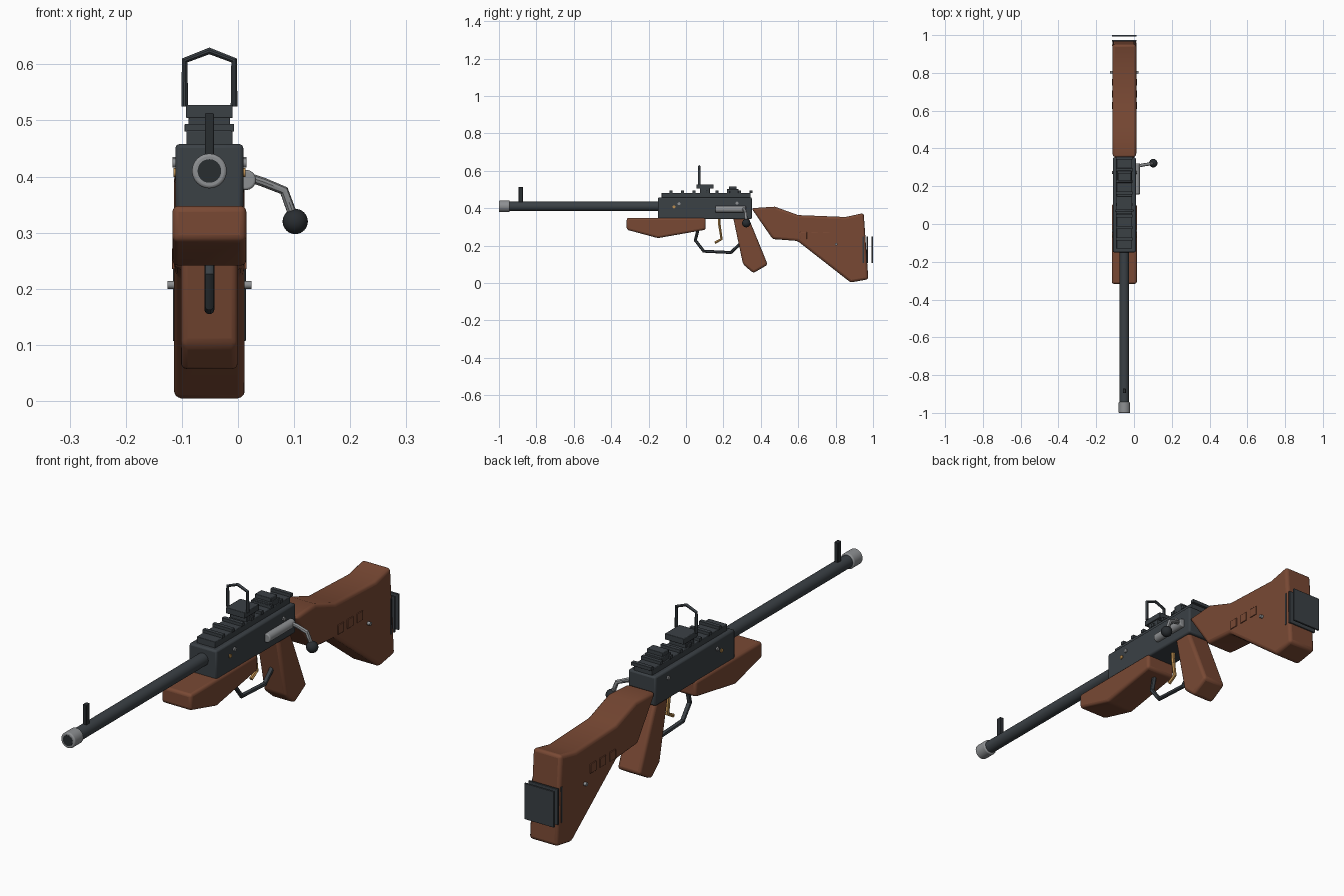
import bpy, bmesh, math
from mathutils import Vector

cube = bpy.data.objects.get("Cube")
if cube:
    bpy.data.objects.remove(cube, do_unlink=True)

MID = -0.051  # centre plane of the rifle


def material(name, r, g, b):
    m = bpy.data.materials.new(name)
    m.use_nodes = True
    m.diffuse_color = (r, g, b, 1)
    m.node_tree.nodes["Principled BSDF"].inputs["Base Color"].default_value = (r, g, b, 1)
    return m


wood = material("walnut wood", 0.19, 0.066, 0.034)
steel = material("dark steel", 0.043, 0.052, 0.06)
black = material("black steel", 0.022, 0.026, 0.03)
silver = material("bare steel", 0.27, 0.28, 0.29)
brass = material("brass", 0.5, 0.27, 0.08)


def finish(obj, mat, bevel=0, segments=3):
    obj.data.materials.append(mat)
    if bevel:
        mod = obj.modifiers.new("Soft edges", "BEVEL")
        mod.width, mod.segments = bevel, segments
        mod.limit_method, mod.angle_limit = "ANGLE", math.radians(25)
    bpy.ops.object.select_all(action="DESELECT")
    obj.select_set(True)
    bpy.context.view_layer.objects.active = obj
    bpy.ops.object.shade_smooth_by_angle(angle=math.radians(35))
    return obj


def box(name, mat, x, y, z, bevel=0.002):
    """Box from (min, max) ranges."""
    bpy.ops.mesh.primitive_cube_add(size=1, location=[sum(r) / 2 for r in (x, y, z)])
    obj = bpy.context.object
    obj.name = name
    obj.scale = [r[1] - r[0] for r in (x, y, z)]
    bpy.ops.object.transform_apply(location=False, rotation=False, scale=True)
    return finish(obj, mat, bevel, 2)


def mid_box(name, mat, width, y, z, bevel=0.002):
    return box(name, mat, (MID - width / 2, MID + width / 2), y, z, bevel)


def rod(name, mat, start, end, radius, bevel=0, sides=32):
    a, b = Vector(start), Vector(end)
    bpy.ops.mesh.primitive_cylinder_add(vertices=sides, radius=radius, depth=(b - a).length,
                                        location=(a + b) / 2,
                                        rotation=(b - a).to_track_quat("Z", "Y").to_euler())
    obj = bpy.context.object
    obj.name = name
    return finish(obj, mat, bevel)


def slab(name, mat, profile, width, bevel):
    """Side profile of (y, z) points, extruded across the rifle."""
    bm = bmesh.new()
    face = bm.faces.new([bm.verts.new((MID - width / 2, y, z)) for y, z in profile])
    out = bmesh.ops.extrude_face_region(bm, geom=[face])
    moved = [v for v in out["geom"] if isinstance(v, bmesh.types.BMVert)]
    bmesh.ops.translate(bm, verts=moved, vec=(width, 0, 0))
    bmesh.ops.recalc_face_normals(bm, faces=bm.faces)
    mesh = bpy.data.meshes.new(name)
    bm.to_mesh(mesh)
    bm.free()
    obj = bpy.data.objects.new(name, mesh)
    bpy.context.collection.objects.link(obj)
    return finish(obj, mat, bevel)


def bent_rod(name, mat, points, radius, resolution=3):
    curve = bpy.data.curves.new(name, "CURVE")
    curve.dimensions = "3D"
    curve.bevel_depth, curve.bevel_resolution = radius, resolution
    curve.use_fill_caps = True
    line = curve.splines.new("POLY")
    line.points.add(len(points) - 1)
    for p, co in zip(line.points, points):
        p.co = (*co, 1)
    obj = bpy.data.objects.new(name, curve)
    bpy.context.collection.objects.link(obj)
    bpy.ops.object.select_all(action="DESELECT")
    obj.select_set(True)
    bpy.context.view_layer.objects.active = obj
    bpy.ops.object.convert(target="MESH")
    return finish(bpy.context.object, mat)


# Wooden furniture
slab("stock", wood, [(.35, .40), (.475, .408), (.60, .363), (.853, .353), (.95, .374),
                     (.975, .02), (.88, .003), (.596, .225), (.463, .235)], .126, .013)
slab("fore_end", wood, [(-.317, .348), (.105, .348), (.105, .285), (-.15, .24),
                        (-.317, .285)], .132, .011)
slab("grip", wood, [(.25, .36), (.33, .36), (.437, .098), (.36, .053), (.305, .10)], .102, .012)
for i in range(3):
    y = .628 + .061 * i
    mid_box("stock_inlay", wood, .133, (y - .018, y + .018), (.235, .272), .001)

# Butt plates
for y in (.947, .97, .996):
    mid_box("butt_plate", steel, .13, (y - .004, y + .004), (.107, .25), .001)

# Receiver and rail
mid_box("receiver", steel, .121, (-.15, .352), (.341, .458), .007)
mid_box("rail", steel, .082, (-.13, .345), (.456, .482))
for i in range(8):
    y = -.08 + .0612 * i
    mid_box("rail_tooth", steel, .088, (y - .008, y + .008), (.48, .494), .001)

# Barrel, muzzle and front sight
rod("barrel", steel, (MID, -.97, .41), (MID, -.14, .41), .025)
rod("muzzle", silver, (MID, -1, .41), (MID, -.943, .41), .031, .005)
rod("bore", black, (MID, -1.001, .41), (MID, -.99, .41), .021)
mid_box("front_sight", black, .016, (-.895, -.872), (.42, .513))

# Aiming frame and rear sight
mid_box("aiming_base", steel, .083, (.055, .147), (.504, .528))
mid_box("aiming_stem", steel, .074, (.075, .127), (.48, .506))
bent_rod("aiming_frame", steel, [(MID - .044, .071, .525), (MID - .044, .071, .607),
                                 (MID, .071, .624), (MID + .044, .071, .607),
                                 (MID + .044, .071, .525)], .006)
mid_box("rear_sight_base", steel, .074, (.22, .282), (.48, .502))
mid_box("rear_sight", steel, .07, (.23, .27), (.5, .517))

# Bolt with bent handle
rod("bolt", silver, (.014, .157, .394), (.014, .32, .394), .018, .004)
bent_rod("bolt_handle", silver, [(.015, .305, .4), (.045, .312, .39), (.082, .318, .375),
                                 (.102, .322, .32)], .0085)
bpy.ops.mesh.primitive_uv_sphere_add(segments=24, ring_count=16, radius=.0225,
                                     location=(.102, .322, .32))
bpy.context.object.name = "bolt_knob"
finish(bpy.context.object, black)

# Trigger and guard
bent_rod("trigger_guard", steel, [(MID, .07, .31), (MID, .05, .228), (MID, .095, .17),
                                  (MID, .24, .163), (MID, .29, .21)], .009)
bent_rod("trigger", brass, [(MID, .178, .345), (MID, .178, .315), (MID, .19, .235),
                            (MID, .155, .215)], .008, 1)

# Cross pins
for name, mat, y, z, half, radius in (("stock_pin", silver, .803, .207, .075, .007),
                                      ("front_pin", silver, -.037, .424, .066, .008),
                                      ("rear_pin", silver, .273, .427, .066, .008),
                                      ("brass_pin", brass, -.064, .407, .064, .008)):
    rod(name, mat, (MID - half, y, z), (MID + half, y, z), radius, 0, 16)
